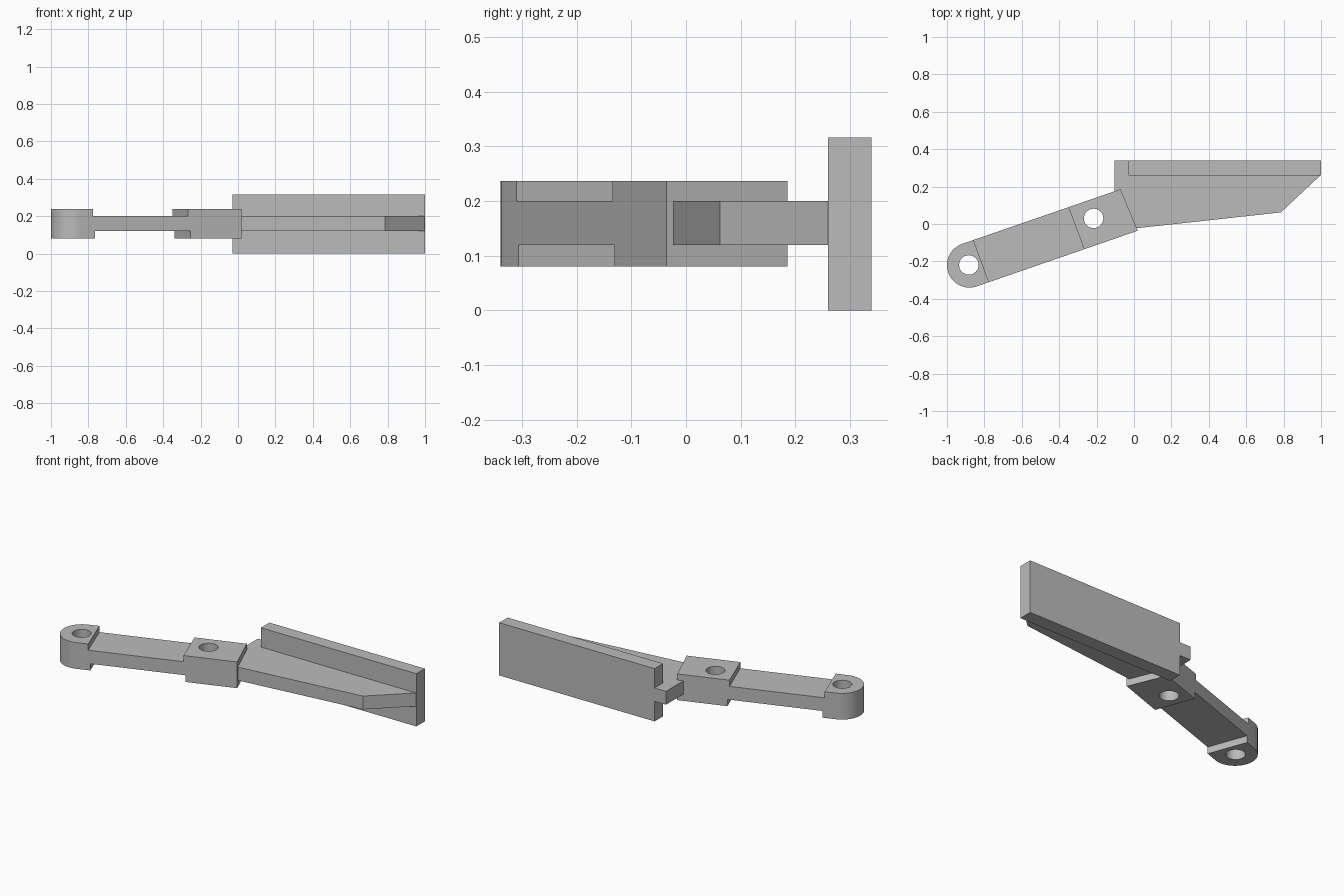
import bpy, bmesh, math
from mathutils import Vector

cube = bpy.data.objects.get("Cube")
if cube:
    bpy.data.objects.remove(cube, do_unlink=True)

grey = bpy.data.materials.new("plain grey")
grey.use_nodes = True
colour = (0.5, 0.5, 0.5, 1)
grey.diffuse_color = colour
grey.node_tree.nodes["Principled BSDF"].inputs["Base Color"].default_value = colour


def prism(name, outline, z0, z1):
    """Extrude an outline in the ground plane between two heights."""
    bm = bmesh.new()
    base = bm.faces.new([bm.verts.new((x, y, z0)) for x, y in outline])
    top = bmesh.ops.extrude_face_region(bm, geom=[base])["geom"]
    bmesh.ops.translate(bm, vec=(0, 0, z1 - z0),
                        verts=[v for v in top if isinstance(v, bmesh.types.BMVert)])
    bmesh.ops.recalc_face_normals(bm, faces=bm.faces)
    mesh = bpy.data.meshes.new(name)
    bm.to_mesh(mesh)
    bm.free()
    mesh.materials.append(grey)
    obj = bpy.data.objects.new(name, mesh)
    bpy.context.collection.objects.link(obj)
    return obj


def arc(centre, radius, start, end, steps):
    return [(centre[0] + radius * math.cos(start + (end - start) * i / steps),
             centre[1] + radius * math.sin(start + (end - start) * i / steps))
            for i in range(steps + 1)]


def cut(obj, cutter):
    cutter.hide_render = True
    mod = obj.modifiers.new("cut", "BOOLEAN")
    mod.operation = "DIFFERENCE"
    mod.solver = "EXACT"
    mod.object = cutter
    bpy.context.view_layer.objects.active = obj
    bpy.ops.object.modifier_apply(modifier=mod.name)
    bpy.data.objects.remove(cutter, do_unlink=True)


# Arm: rounded full-height bar with a square-cut inner end
tilt = math.radians(19.1)
pivot = (-0.88, -0.22)
outline = arc(pivot, 0.12, tilt + math.pi / 2, tilt + math.pi * 1.5, 24)
outline += [(0.02, -0.036), (-0.072, 0.186)]
arm = prism("arm", outline, 0.08, 0.237)

# Recesses thin the middle of the arm from above and below
for shift, z0, z1 in ((0, 0.2, 0.4), (0.011, -0.1, 0.12)):
    sides = []
    for upper, lower in (((-0.858, -0.087), (-0.775, -0.312)),
                         ((-0.35, 0.087), (-0.267, -0.133))):
        a, b = Vector(upper), Vector(lower)
        step, move = (b - a) * 0.3, Vector((shift, shift * 0.35))
        sides.append((a - step + move, b + step + move))
    (a, b), (c, d) = sides
    cut(arm, prism("recess_cutter", [a, b, d, c], z0, z1))

# Pin holes through both bosses
for centre in ((-0.883, -0.219), (-0.216, 0.03)):
    ring = arc(centre, 0.052, 0, math.tau, 32)[:-1]
    cut(arm, prism("hole_cutter", ring, -0.1, 0.5))

# Web joining the arm to the plate, with a tab past the plate's end
prism("web", [(-0.105, 0.34), (-0.105, 0.15), (-0.03, -0.026), (0.02, -0.022),
              (0.785, 0.062), (1, 0.263), (-0.03, 0.263), (-0.03, 0.34)], 0.12, 0.2)

# Upright plate
prism("plate", [(-0.03, 0.26), (1, 0.26), (1, 0.34), (-0.03, 0.34)], 0, 0.316)

# Smooth the round surfaces only
bpy.ops.object.select_all(action="DESELECT")
arm.select_set(True)
bpy.context.view_layer.objects.active = arm
bpy.ops.object.shade_smooth_by_angle(angle=math.radians(30))
